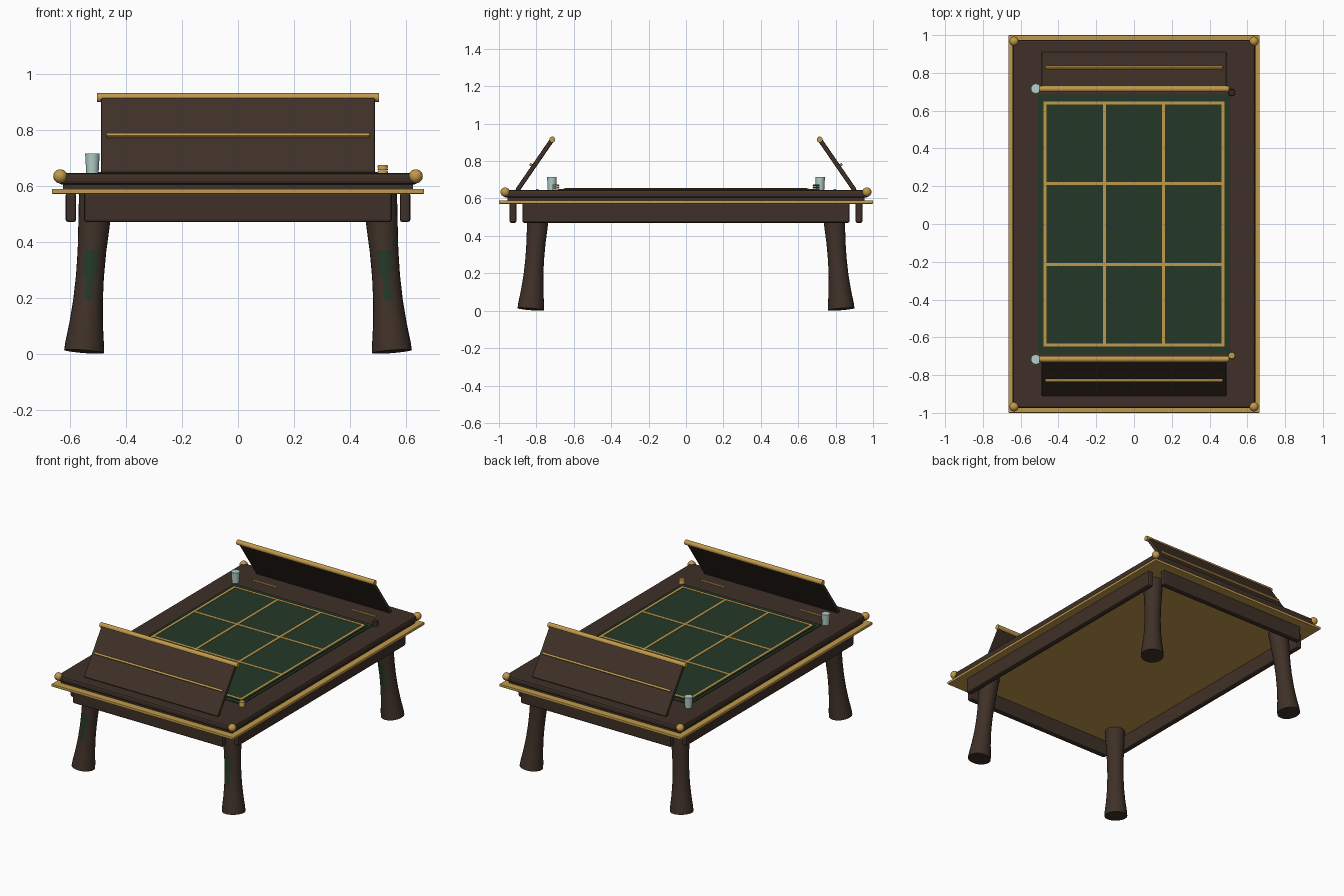
import bpy, bmesh, math
from mathutils import Matrix, Vector

cube = bpy.data.objects.get("Cube")
if cube:
    bpy.data.objects.remove(cube, do_unlink=True)


def material(name, color):
    m = bpy.data.materials.new(name)
    m.use_nodes = True
    rgba = (*color, 1)
    m.diffuse_color = rgba
    m.node_tree.nodes["Principled BSDF"].inputs["Base Color"].default_value = rgba
    return m


WOOD = material("dark_wood", (0.05, 0.03, 0.021))
GOLD = material("brass", (0.53, 0.32, 0.07))
FELT = material("green_felt", (0.017, 0.04, 0.02))
GLASS = material("pale_glass", (0.45, 0.62, 0.59))
CHIP = material("dark_chip", (0.04, 0.02, 0.012))


def finish(name, bm, mats, smooth=False):
    mesh = bpy.data.meshes.new(name)
    bmesh.ops.recalc_face_normals(bm, faces=bm.faces)
    bm.to_mesh(mesh)
    bm.free()
    for m in mats:
        mesh.materials.append(m)
    ob = bpy.data.objects.new(name, mesh)
    bpy.context.collection.objects.link(ob)
    if smooth:
        bpy.ops.object.select_all(action='DESELECT')
        bpy.context.view_layer.objects.active = ob
        ob.select_set(True)
        bpy.ops.object.shade_smooth_by_angle(angle=math.radians(40))
    return ob


def box(name, loc, size, mat, bevel=0, tilt=0):
    bm = bmesh.new()
    bmesh.ops.create_cube(bm, size=1, matrix=Matrix.Diagonal((*size, 1)))
    ob = finish(name, bm, [mat])
    ob.location = loc
    ob.rotation_euler.x = tilt
    if bevel:
        mod = ob.modifiers.new("soft_edges", 'BEVEL')
        mod.width = bevel
        mod.segments = 2
    return ob


def cylinder(name, loc, r1, r2, height, mat, along_x=False):
    bm = bmesh.new()
    bmesh.ops.create_cone(bm, cap_ends=True, segments=24, radius1=r1, radius2=r2, depth=height)
    ob = finish(name, bm, [mat], True)
    ob.location = loc
    if along_x:
        ob.rotation_euler.y = math.pi / 2
    return ob


def leg(name, sx, sy):
    # Flared turned leg, leaning inwards, with a felt inlay on its front
    profile = [(0, .071), (.03, .069), (.1, .06), (.18, .053), (.27, .05),
               (.36, .051), (.47, .057), (.575, .063)]
    n = 24
    bm = bmesh.new()
    rings = [[bm.verts.new((r * math.cos(k * math.tau / n), r * math.sin(k * math.tau / n), z))
              for k in range(n)] for z, r in profile]
    bm.faces.new(rings[0])
    bm.faces.new(rings[-1])
    for lo, hi in zip(rings, rings[1:]):
        for k in range(n):
            j = (k + 1) % n
            f = bm.faces.new((lo[k], lo[j], hi[j], hi[k]))
            c = f.calc_center_median()
            half_width = .01 if c.z < .27 else .022
            if .18 < c.z < .36 and c.y < 0 and abs(c.x) < half_width:
                f.material_index = 1
    ob = finish(name, bm, [WOOD, FELT], True)
    ob.location = (.55 * sx, .83 * sy, .008)
    lean = Vector((-.045 * sx, -.045 * sy, .57))
    ob.rotation_euler = Vector((0, 0, 1)).rotation_difference(lean).to_euler()


# Table top layers
box("brass_trim", (0, 0, .58), (1.33, 2, .018), GOLD, .004)
box("top_underlayer", (0, 0, .598), (1.25, 1.91, .025), WOOD)
box("table_top", (0, 0, .625), (1.285, 1.95, .04), WOOD, .012)

# Felt playing field and its brass grid
box("felt_border", (0, 0, .646), (1.015, 1.37, .008), FELT)
box("felt_field", (0, 0, .65), (.98, 1.31, .008), FELT)
for x in (-.472, -.157, .157, .472):
    box("grid_line_long", (x, 0, .653), (.016, 1.296, .006), GOLD)
for y in (-.64, -.214, .214, .64):
    box("grid_line_cross", (0, y, .653), (.96, .016, .006), GOLD)

names = {-1: "right", 1: "left"}
ends = {-1: "front", 1: "back"}

# Side aprons
for sx in (-1, 1):
    box(names[sx] + "_apron", (.597 * sx, 0, .523), (.038, 1.75, .106), WOOD, .01)

for sy in (-1, 1):
    end = ends[sy]
    box(end + "_apron", (0, .925 * sy, .523), (1.1, .038, .106), WOOD, .01)

    # Raised lid leaning towards the middle, with rod and stripe
    hinge = Vector((0, .903 * sy, .642))
    tip = Vector((0, .715 * sy, .915))
    d = tip - hinge
    tilt = math.atan2(-d.y, d.z)
    out = Vector((0, d.z * sy, abs(d.y))).normalized()
    box(end + "_lid", (hinge + tip) / 2, (.98, .024, d.length), WOOD, .006, tilt)
    box(end + "_lid_stripe", hinge + d * .47 + out * .017, (.94, .016, .014), GOLD, .003, tilt)
    cylinder(end + "_lid_rod", tip, .016, .016, 1.006, GOLD, True)

    # Drinking glass and stack of three pieces
    cylinder(end + "_glass", (-.52, .717 * sy, .68), .022, .026, .072, GLASS)
    for i in range(3):
        cylinder(end + "_stack_piece", (.517, .696 * sy, .65 + i * .01),
                 .019, .017, .009, GOLD if sy < 0 else CHIP)

    for sx in (-1, 1):
        label = end + "_" + names[sx]
        leg(label + "_leg", sx, sy)
        box(label + "_slot_bar", (.36 * sx, .795 * sy, .647), (.18, .014, .006), GOLD)
        bm = bmesh.new()
        bmesh.ops.create_uvsphere(bm, u_segments=20, v_segments=12, radius=.025)
        ball = finish(label + "_corner_ball", bm, [GOLD], True)
        ball.location = (.635 * sx, .967 * sy, .634)
